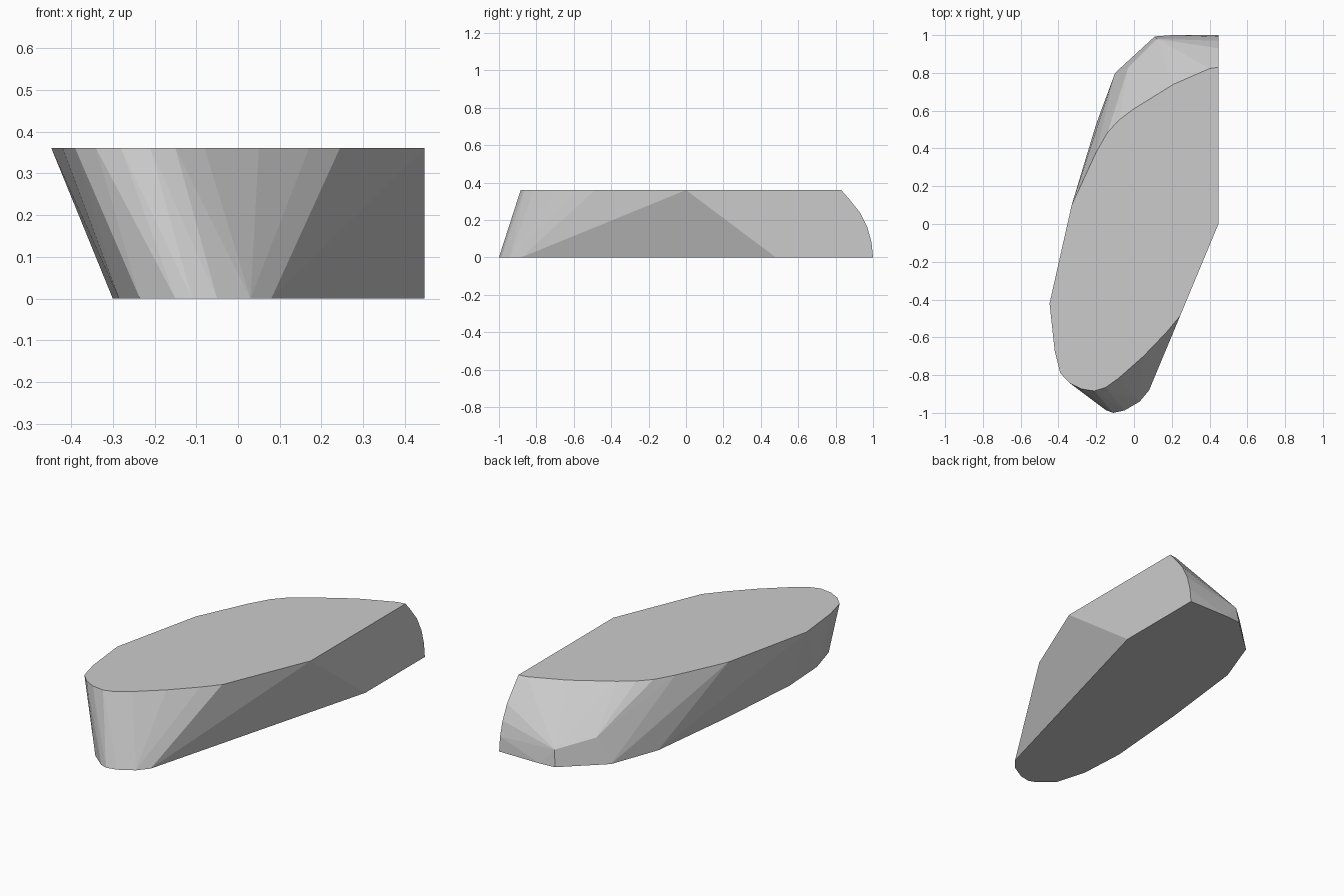
import bpy, bmesh

# Top outline, at full height
H = 0.36
top = [(0.447, 0.83), (0.40, 0.823), (0.21, 0.74), (0, 0.61), (-0.08, 0.55),
       (-0.14, 0.485), (-0.20, 0.38), (-0.33, 0.10), (-0.447, -0.42),
       (-0.42, -0.67), (-0.39, -0.79), (-0.34, -0.842), (-0.28, -0.873),
       (-0.21, -0.884), (-0.15, -0.865), (-0.08, -0.815), (0.05, -0.70),
       (0.17, -0.575), (0.244, -0.487), (0.447, 0)]

# Bottom outline, on the ground
bottom = [(0.447, 1.0), (0.20, 1.0), (0.11, 0.993), (-0.10, 0.80), (-0.20, 0.53),
          (-0.26, 0.02), (-0.30, -0.48), (-0.285, -0.74), (-0.235, -0.915),
          (-0.15, -0.985), (-0.11, -1.0), (-0.05, -0.987), (0.03, -0.94),
          (0.08, -0.88), (0.447, 0.48)]

# Rounded back edge: profile on the right side, then the worn corner
back_profile = [(0.87, 0.315), (0.93, 0.24), (0.97, 0.16), (0.992, 0.08)]
corner = [(0.12, 0.98, 0.09), (-0.03, 0.83, 0.14), (0.20, 0.855, 0.24)]

points = [(x, y, H) for x, y in top] + [(x, y, 0) for x, y in bottom]
points += [(0.447, y, z) for y, z in back_profile] + corner

# Wrap the stone around all the outlines
bm = bmesh.new()
for p in points:
    bm.verts.new(p)
hull = bmesh.ops.convex_hull(bm, input=bm.verts)
loose = {v for v in hull["geom_interior"] + hull["geom_unused"]
         if isinstance(v, bmesh.types.BMVert) and not v.link_faces}
bmesh.ops.delete(bm, geom=list(loose), context='VERTS')
bmesh.ops.dissolve_limit(bm, angle_limit=0.01, verts=bm.verts, edges=bm.edges)
bmesh.ops.recalc_face_normals(bm, faces=bm.faces)

mesh = bpy.data.meshes.new("stone_slab")
bm.to_mesh(mesh)
bm.free()
bpy.context.collection.objects.link(bpy.data.objects.new("stone_slab", mesh))
